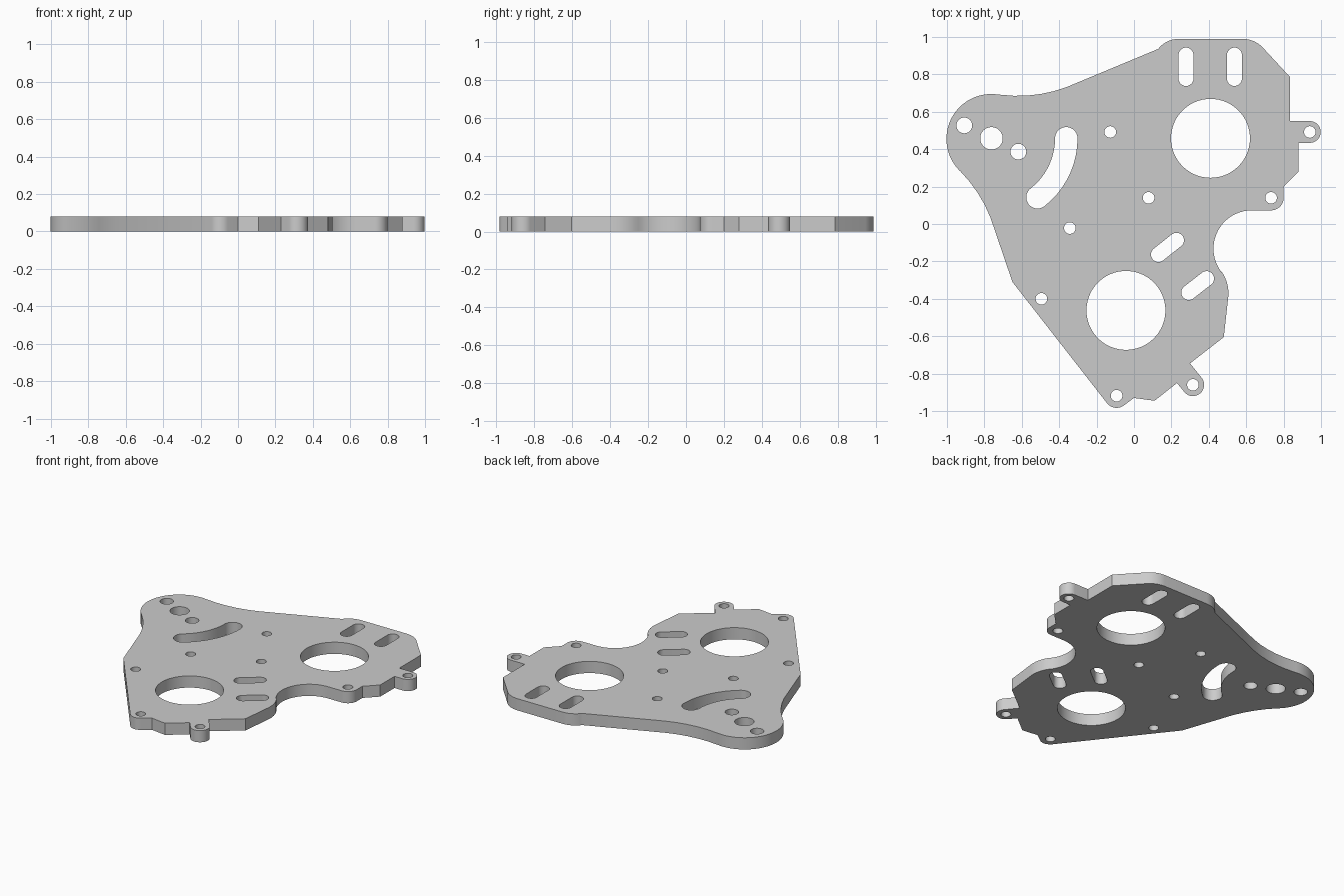
import bpy, bmesh
from math import sin, cos, radians, degrees, atan2

if "Cube" in bpy.data.objects:
    bpy.data.objects.remove(bpy.data.objects["Cube"])

THICK = 0.08


def arc(cx, cy, r, a0, a1):
    """Points along an arc from angle a0 to a1 in degrees."""
    n = max(4, round(abs(a1 - a0) / 6))
    angles = [radians(a0 + (a1 - a0) * i / n) for i in range(n + 1)]
    return [(cx + r * cos(a), cy + r * sin(a)) for a in angles]


def circle(x, y, r):
    return arc(x, y, r, 0, 360)[:-1]


def slot(x0, y0, x1, y1, r):
    a = degrees(atan2(y1 - y0, x1 - x0))
    return arc(x1, y1, r, a - 90, a + 90) + arc(x0, y0, r, a + 90, a + 270)


def curved_slot(cx, cy, rad, a0, a1, r):
    p0, = arc(cx, cy, rad, a0, a0)[:1]
    p1, = arc(cx, cy, rad, a1, a1)[:1]
    return (arc(cx, cy, rad + r, a0, a1) + arc(*p1, r, a1, a1 + 180)[1:]
            + arc(cx, cy, rad - r, a1, a0)[1:] + arc(*p0, r, a0 + 180, a0 + 360)[1:-1])


# Outer outline, clockwise from the top left corner
outline = (
    arc(0.24, 0.85, 0.14, 142, 90)
    + arc(0.58, 0.84, 0.15, 90, 45)
    + [(0.835, 0.785), (0.835, 0.55)]
    + arc(0.94, 0.492, 0.058, 90, -90)                    # right ear
    + [(0.88, 0.434), (0.88, 0.28), (0.80, 0.20)]
    + arc(0.733, 0.14, 0.067, 0, -90)
    + arc(0.63, -0.132, 0.205, 90, 218)                   # concave waist
    + arc(0.305, -0.37, 0.2, 37, -6)
    + [(0.48, -0.605), (0.30, -0.745)]
    + arc(0.315, -0.86, 0.06, 40, -140)                   # lower ear
    + [(0.23, -0.85), (0.11, -0.945), (0.0, -0.93)]
    + arc(-0.093, -0.918, 0.065, -55, -142)
    + [(-0.65, -0.31)]
    + arc(-1.46, -0.24, 0.745, 16, 44.5)                  # left concave flank
    + arc(-0.763, 0.455, 0.24, 224.5, 82)                 # rounded left lobe
    + arc(-0.62, 1.425, 0.74, 262.5, 290.8)               # upper concave flank
)

# Bores, bolt holes and slots
holes = [circle(0.409, 0.458, 0.211), circle(-0.043, -0.462, 0.211),
         circle(-0.762, 0.458, 0.06),
         circle(-0.907, 0.527, 0.042), circle(-0.618, 0.387, 0.042)]
for x, y in [(-0.127, 0.492), (0.078, 0.14), (0.733, 0.14), (0.94, 0.492),
             (-0.343, -0.022), (-0.495, -0.40), (-0.093, -0.918), (0.315, -0.86)]:
    holes.append(circle(x, y, 0.031))
for ends in [(0.278, 0.778, 0.278, 0.903), (0.537, 0.778, 0.537, 0.903),
             (0.131, -0.163, 0.227, -0.087), (0.293, -0.366, 0.388, -0.292)]:
    holes.append(slot(*ends, 0.04))
holes.append(curved_slot(-0.762, 0.458, 0.4, -52, 0, 0.06))

# Filled 2D curve, extruded to the plate thickness
curve = bpy.data.curves.new("mounting_plate", 'CURVE')
curve.dimensions = '2D'
curve.fill_mode = 'BOTH'
curve.extrude = THICK / 2
for pts in [outline] + holes:
    spline = curve.splines.new('POLY')
    spline.points.add(len(pts) - 1)
    for p, (x, y) in zip(spline.points, pts):
        p.co = (x, y, 0, 1)
    spline.use_cyclic_u = True
plate = bpy.data.objects.new("mounting_plate", curve)
plate.location.z = THICK / 2
bpy.context.collection.objects.link(plate)

# Mesh plate with welded edges and smooth walls
bpy.context.view_layer.objects.active = plate
plate.select_set(True)
bpy.ops.object.convert(target='MESH')
plate = bpy.context.object
bm = bmesh.new()
bm.from_mesh(plate.data)
bmesh.ops.remove_doubles(bm, verts=bm.verts, dist=0.0005)
bmesh.ops.recalc_face_normals(bm, faces=bm.faces)
bm.to_mesh(plate.data)
bm.free()
bpy.ops.object.shade_smooth_by_angle(angle=radians(30))
